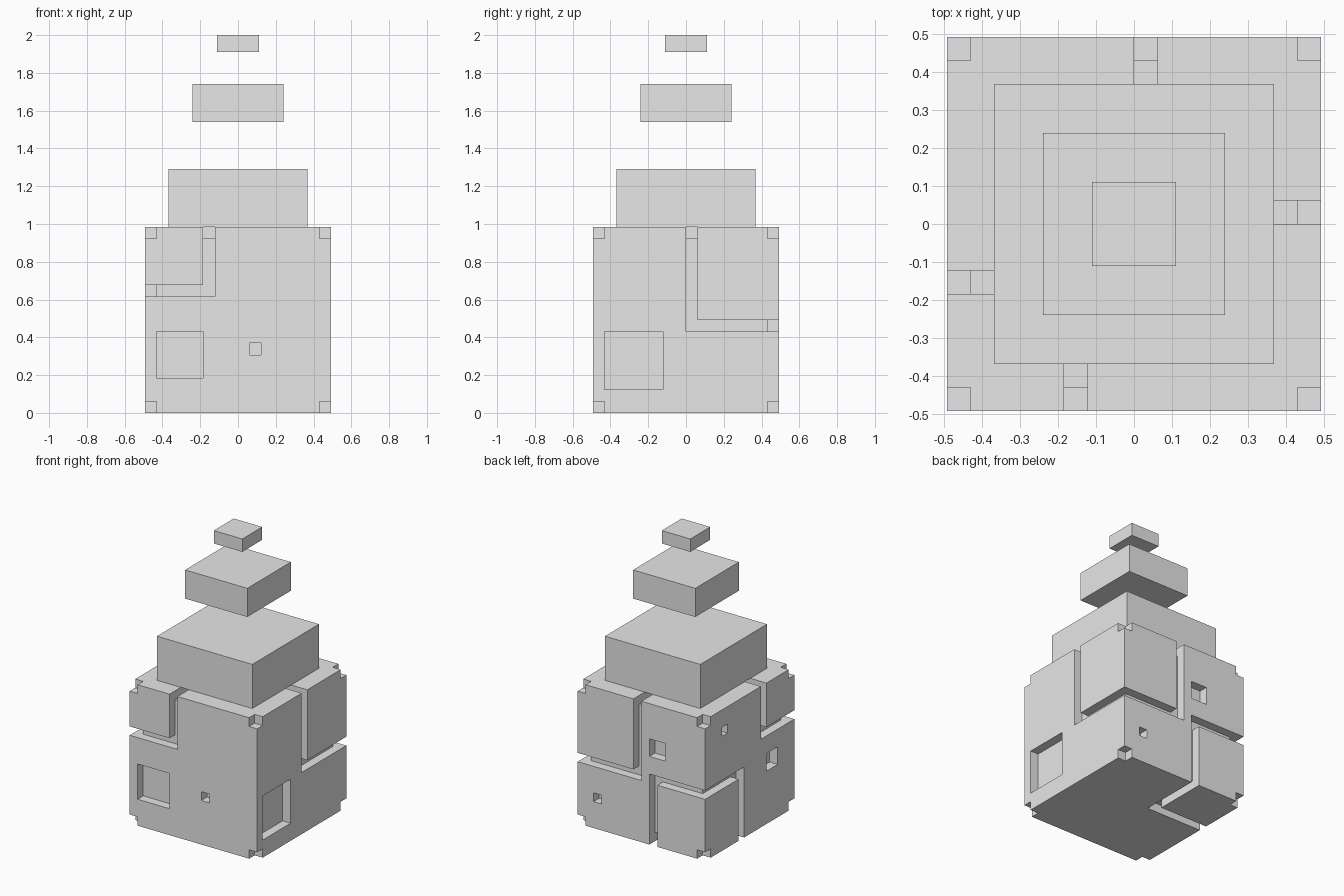
import bpy, bmesh

cube = bpy.data.objects.get("Cube")
if cube:
    bpy.data.objects.remove(cube, do_unlink=True)

N = 16             # grid cells along one edge of the base cube
CELL = 0.984 / N   # size of one cell

grey = bpy.data.materials.new("light_grey")
grey.use_nodes = True
grey.diffuse_color = (0.8, 0.8, 0.8, 1)
grey.node_tree.nodes["Principled BSDF"].inputs["Base Color"].default_value = (0.8, 0.8, 0.8, 1)


def box(name, ranges):
    """Axis-aligned box from three (low, high) ranges."""
    bm = bmesh.new()
    bmesh.ops.create_cube(bm, size=1)
    for v in bm.verts:
        v.co = [lo if c < 0 else hi for c, (lo, hi) in zip(v.co, ranges)]
    me = bpy.data.meshes.new(name)
    bm.to_mesh(me)
    bm.free()
    me.materials.append(grey)
    ob = bpy.data.objects.new(name, me)
    bpy.context.collection.objects.link(ob)
    return ob


def cut(target, ranges):
    """Subtract a box, pushed one cell past any outer face it touches."""
    grown = [(lo - (lo == 0), hi + (hi == N)) for lo, hi in ranges]
    cutter = box("cutter", grown)
    cutter.hide_render = True
    mod = target.modifiers.new("cut", 'BOOLEAN')
    mod.operation = 'DIFFERENCE'
    mod.solver = 'EXACT'
    mod.object = cutter
    bpy.context.view_layer.objects.active = target
    bpy.ops.object.modifier_apply(modifier=mod.name)
    me = cutter.data
    bpy.data.objects.remove(cutter, do_unlink=True)
    bpy.data.meshes.remove(me)


# Base cube, modelled in whole grid cells
base = box("base_cube", [(0, N)] * 3)

# Grooves outlining a block at three corners: (corner, groove start per axis)
for corner, start in [((0, 0, N), (5, 5, 10)),
                      ((N, N, N), (8, 8, 7)),
                      ((0, N, 0), (6, 9, 7))]:
    outer = [(0, s + 1) if c == 0 else (s, N) for c, s in zip(corner, start)]
    skin = [(0, 1) if c == 0 else (N - 1, N) for c in corner]
    for face in range(3):
        for line in range(3):
            if line != face:
                r = list(outer)
                r[face] = skin[face]
                r[line] = (start[line], start[line] + 1)
                cut(base, r)

# One-cell notches at all eight corners
ends = [(0, 1), (N - 1, N)]
for x in ends:
    for y in ends:
        for z in ends:
            cut(base, [x, y, z])

# Shallow square pockets in the sides
front = left = (0, 1)
back = right = (N - 1, N)
for pocket in [[(1, 5), front, (3, 7)],
               [(9, 10), front, (5, 6)],
               [right, (1, 6), (2, 7)],
               [(5, 7), back, (10, 12)],
               [(13, 14), back, (3, 4)],
               [left, (12, 13), (13, 14)],
               [left, (3, 5), (6, 8)]]:
    cut(base, pocket)

# Scale the cells to size and centre the base
for v in base.data.vertices:
    v.co = ((v.co.x - N / 2) * CELL, (v.co.y - N / 2) * CELL, v.co.z * CELL)

# Stack of shrinking slabs above the base
for name, half, low, high in [("lower_slab", 0.368, 0.984, 1.292),
                              ("middle_slab", 0.24, 1.54, 1.74),
                              ("top_slab", 0.11, 1.91, 2.0)]:
    box(name, [(-half, half), (-half, half), (low, high)])
